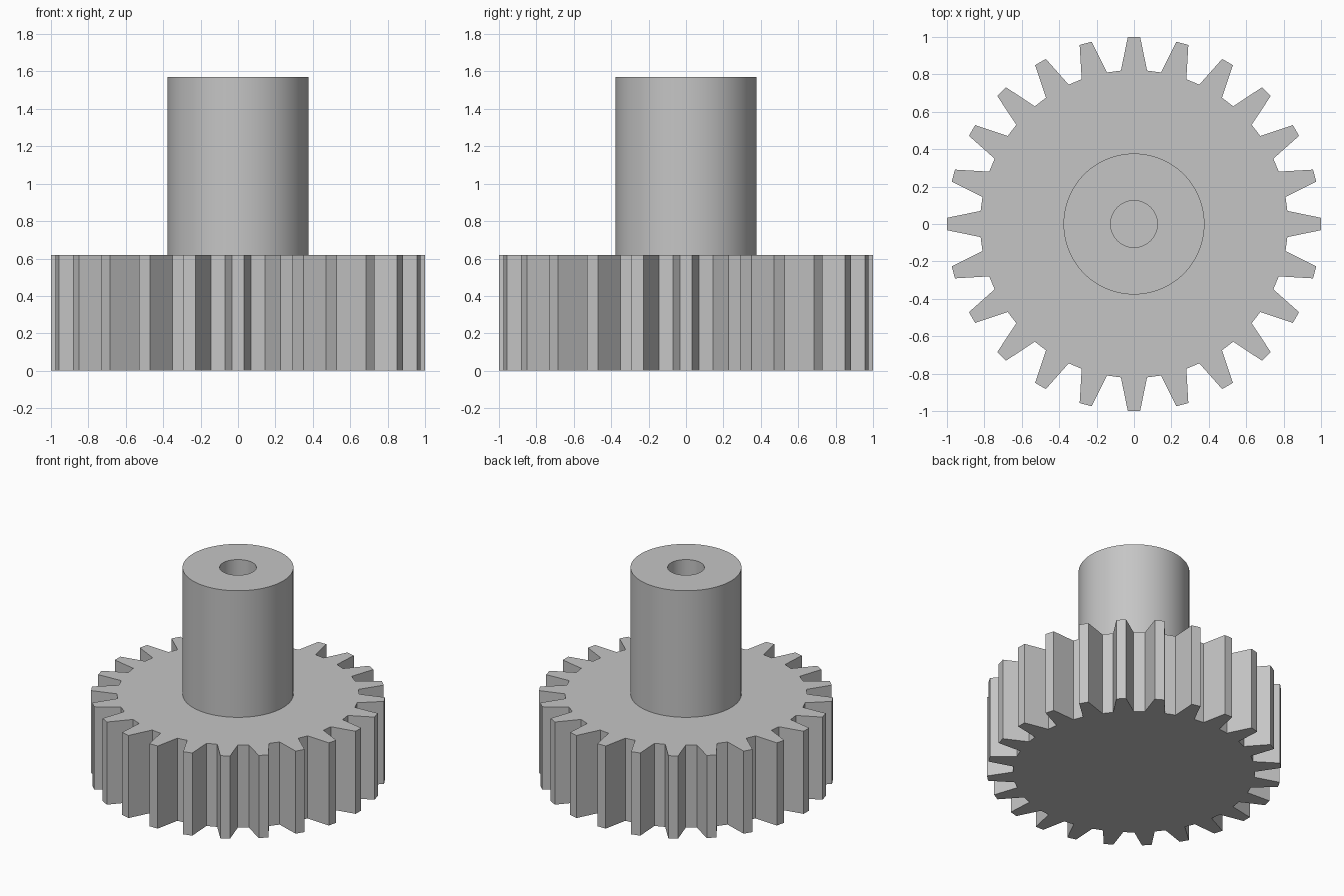
import bpy
import bmesh
from math import radians, tau
from mathutils import Matrix, Vector

cube = bpy.data.objects.get("Cube")
if cube:
    bpy.data.objects.remove(cube, do_unlink=True)

TEETH = 24
GEAR_HEIGHT = 0.62
HUB_TOP = 1.57
HUB_RADIUS = 0.377
BORE_RADIUS = 0.125

grey = bpy.data.materials.new("plain grey")
grey.use_nodes = True
colour = (0.56, 0.56, 0.56, 1)
grey.diffuse_color = colour
grey.node_tree.nodes["Principled BSDF"].inputs["Base Color"].default_value = colour


def make_object(name, bm):
    bmesh.ops.recalc_face_normals(bm, faces=bm.faces)
    mesh = bpy.data.meshes.new(name)
    bm.to_mesh(mesh)
    bm.free()
    mesh.materials.append(grey)
    obj = bpy.data.objects.new(name, mesh)
    bpy.context.collection.objects.link(obj)
    return obj


# Toothed wheel: one tapered tooth repeated round the outline, then extruded
tooth = [Vector(p) for p in ((0.07, 0.82, 0), (0.033, 1, 0),
                             (-0.033, 1, 0), (-0.07, 0.82, 0))]
bm = bmesh.new()
outline = []
for i in range(TEETH):
    turn = Matrix.Rotation(tau * i / TEETH, 3, "Z")
    outline += [bm.verts.new(turn @ p) for p in tooth]
base = bm.faces.new(outline)
top = bmesh.ops.extrude_face_region(bm, geom=[base], use_keep_orig=True)
raised = [v for v in top["geom"] if isinstance(v, bmesh.types.BMVert)]
bmesh.ops.translate(bm, verts=raised, vec=(0, 0, GEAR_HEIGHT))
make_object("gear_wheel", bm)

# Hub: hollow tube seated slightly into the wheel, which closes the bore
bm = bmesh.new()
seat = GEAR_HEIGHT - 0.02
profile = [bm.verts.new((r, 0, z)) for r, z in (
    (BORE_RADIUS, seat), (BORE_RADIUS, HUB_TOP),
    (HUB_RADIUS, HUB_TOP), (HUB_RADIUS, seat))]
edges = [bm.edges.new((profile[i], profile[(i + 1) % 4])) for i in range(4)]
bmesh.ops.spin(bm, geom=profile + edges, cent=(0, 0, 0), axis=(0, 0, 1),
               angle=tau, steps=96, use_merge=True)
bmesh.ops.remove_doubles(bm, verts=bm.verts, dist=0.0001)
hub = make_object("hub", bm)

# Smooth the round walls and keep the rims sharp
bpy.ops.object.select_all(action="DESELECT")
hub.select_set(True)
bpy.context.view_layer.objects.active = hub
bpy.ops.object.shade_smooth_by_angle(angle=radians(30))
